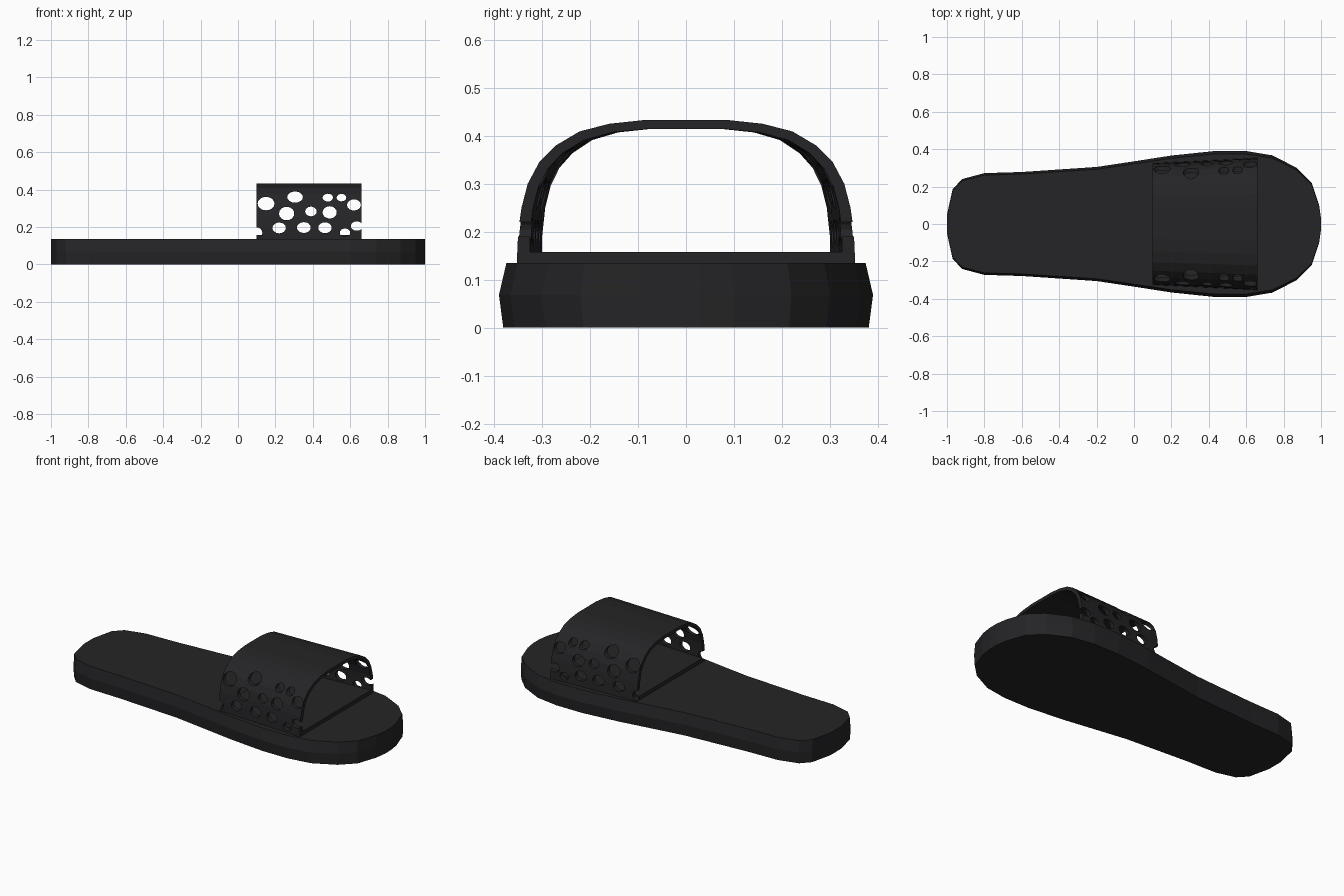
import bpy, bmesh, math

if "Cube" in bpy.data.objects:
    bpy.data.objects.remove(bpy.data.objects["Cube"])

mat = bpy.data.materials.new("black_rubber")
mat.diffuse_color = (0.018, 0.018, 0.02, 1)
mat.use_nodes = True
mat.node_tree.nodes["Principled BSDF"].inputs["Base Color"].default_value = mat.diffuse_color


def add_object(name, bm):
    bmesh.ops.recalc_face_normals(bm, faces=bm.faces)
    me = bpy.data.meshes.new(name)
    bm.to_mesh(me)
    bm.free()
    ob = bpy.data.objects.new(name, me)
    bpy.context.collection.objects.link(ob)
    me.materials.append(mat)
    return ob


def loft(bm, rings):
    """Skin a list of closed rings and cap both ends."""
    vs = [[bm.verts.new(p) for p in r] for r in rings]
    n = len(vs[0])
    for a, b in zip(vs, vs[1:]):
        for i in range(n):
            j = (i + 1) % n
            bm.faces.new((a[i], a[j], b[j], b[i]))
    bm.faces.new(vs[0])
    bm.faces.new(vs[-1])


def mirror_y(half):
    return half + [(x, -y) for x, y in reversed(half)]


# Sole: foot outline with a slightly bulging side wall
outline = mirror_y([(-1, 0.05), (-0.97, 0.185), (-0.92, 0.24), (-0.8, 0.272),
                    (-0.6, 0.278), (-0.2, 0.305), (0, 0.335), (0.2, 0.366),
                    (0.43, 0.39), (0.6, 0.39), (0.74, 0.367), (0.87, 0.3),
                    (0.95, 0.22), (0.99, 0.1), (1, 0.03)])
bm = bmesh.new()
loft(bm, [[(x, y * s, z) for x, y in outline]
          for z, s in ((0, 0.977), (0.068, 1), (0.135, 0.96))])
add_object("sole", bm)

# Strap: arched band, narrower toward the heel
X0, X1 = 0.1, 0.66


def band(name, profile):
    bm = bmesh.new()
    loft(bm, [[(x, y * s, z) for y, z in profile]
              for x, s in ((X0, 0.92), (X1, 1))])
    return add_object(name, bm)


outer = [(0.353, 0.13), (0.35, 0.2), (0.343, 0.25), (0.33, 0.3), (0.306, 0.345),
         (0.271, 0.38), (0.222, 0.409), (0.16, 0.425), (0.085, 0.433)]
inner = [(0.325, 0.13), (0.325, 0.2), (0.319, 0.25), (0.307, 0.295), (0.287, 0.333),
         (0.257, 0.364), (0.213, 0.391), (0.154, 0.407), (0.083, 0.414)]
arch = (outer + [(-y, z) for y, z in reversed(outer)]
        + [(-y, z) for y, z in inner] + inner[::-1])
strap = band("strap", arch)
band("strap_base", [(-0.326, 0.13), (0.326, 0.13), (0.326, 0.158), (-0.326, 0.158)])

# Ventilation holes through both sides: x, z, x radius, z radius
holes = [(0.15, 0.325, 0.045, 0.036), (0.305, 0.36, 0.042, 0.03),
         (0.26, 0.272, 0.041, 0.036), (0.39, 0.283, 0.031, 0.026),
         (0.48, 0.357, 0.028, 0.021), (0.553, 0.357, 0.026, 0.02),
         (0.49, 0.278, 0.038, 0.033), (0.62, 0.318, 0.037, 0.03),
         (0.22, 0.195, 0.036, 0.029), (0.352, 0.197, 0.037, 0.029),
         (0.465, 0.196, 0.036, 0.029), (0.572, 0.17, 0.028, 0.022),
         (0.635, 0.205, 0.032, 0.025), (0.1, 0.168, 0.03, 0.03)]
bm = bmesh.new()
for hx, hz, rx, rz in holes:
    angles = [math.tau * i / 16 for i in range(16)]
    loft(bm, [[(hx + rx * math.cos(a), y, hz + rz * math.sin(a)) for a in angles]
              for y in (-0.6, 0.6)])
cutter = add_object("hole_cutter", bm)
cutter.hide_render = True

mod = strap.modifiers.new("holes", 'BOOLEAN')
mod.operation = 'DIFFERENCE'
mod.solver = 'EXACT'
mod.object = cutter
bpy.context.view_layer.objects.active = strap
bpy.ops.object.modifier_apply(modifier=mod.name)
bpy.data.objects.remove(cutter)
